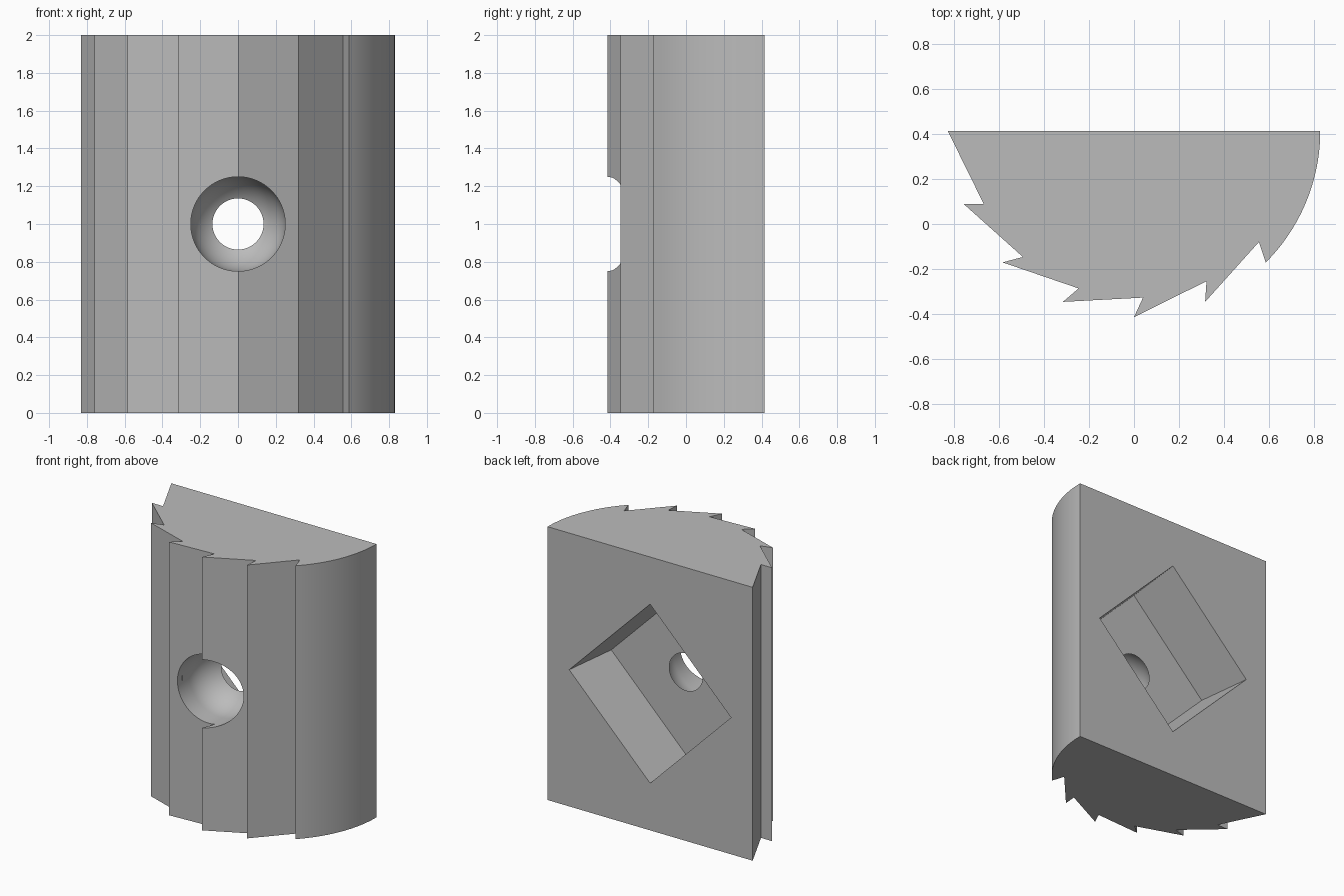
import bpy, bmesh, math
from mathutils import Matrix

cube = bpy.data.objects.get("Cube")
if cube:
    bpy.data.objects.remove(cube, do_unlink=True)

BACK = 0.415      # y of the flat back
RADIUS = 0.83     # radius of the smooth quarter

grey = bpy.data.materials.new("plain grey")
grey.use_nodes = True
colour = (0.5, 0.5, 0.5, 1)
grey.diffuse_color = colour
grey.node_tree.nodes["Principled BSDF"].inputs["Base Color"].default_value = colour


def make_object(name, bm):
    bmesh.ops.recalc_face_normals(bm, faces=bm.faces)
    mesh = bpy.data.meshes.new(name)
    bm.to_mesh(mesh)
    bm.free()
    mesh.materials.append(grey)
    obj = bpy.data.objects.new(name, mesh)
    bpy.context.collection.objects.link(obj)
    return obj


def lathe_cutter(name, rings, sides, start=0.0):
    """Closed solid round the y axis at mid height, from (y, radius) rings."""
    bm = bmesh.new()
    loops = []
    for y, r in rings:
        angles = [start + math.tau * i / sides for i in range(sides)]
        loops.append([bm.verts.new((r * math.cos(a), y, 1 + r * math.sin(a))) for a in angles])
    for low, high in zip(loops, loops[1:]):
        for i in range(sides):
            j = (i + 1) % sides
            bm.faces.new((low[i], low[j], high[j], high[i]))
    bm.faces.new(loops[0])
    bm.faces.new(loops[-1])
    cutter = make_object(name, bm)
    cutter.hide_render = True
    cutter.hide_set(True)
    return cutter


# Ratchet-toothed half round, extruded upward
profile = [(-0.83, BACK), (-0.67, 0.09), (-0.76, 0.09), (-0.495, -0.147),
           (-0.586, -0.171), (-0.247, -0.287), (-0.317, -0.347), (0.04, -0.328),
           (0, -0.415), (0.323, -0.255), (0.317, -0.347), (0.557, -0.08)]
steps = 24
for i in range(steps + 1):
    a = -math.pi / 4 * (1 - i / steps)
    profile.append((RADIUS * math.cos(a), BACK + RADIUS * math.sin(a)))
bm = bmesh.new()
base = bm.faces.new([bm.verts.new((x, y, 0)) for x, y in profile])
top = bmesh.ops.extrude_face_region(bm, geom=[base])["geom"]
bmesh.ops.translate(bm, vec=(0, 0, 2), verts=[v for v in top if isinstance(v, bmesh.types.BMVert)])
body = make_object("toothed_body", bm)

# Tapered diamond pocket in the back
slope = 0.05 / BACK
pocket = lathe_cutter("pocket_cutter", [(0, 0.605), (BACK + 0.1, 0.655 + slope * 0.1)], 4)

# Round-ended bore from the front, opening into the pocket floor
centre, bore = -0.21, 0.25
rings = [(-0.6, bore)]
for i in range(17):
    a = math.radians(75) * i / 16
    rings.append((centre + bore * math.sin(a), bore * math.cos(a)))
hole = lathe_cutter("bore_cutter", rings, 64)

for cutter in (pocket, hole):
    mod = body.modifiers.new(cutter.name, "BOOLEAN")
    mod.operation = "DIFFERENCE"
    mod.solver = "EXACT"
    mod.object = cutter

# Apply the cuts, then smooth the curved faces only
bpy.context.view_layer.update()
cut_mesh = bpy.data.meshes.new_from_object(body.evaluated_get(bpy.context.evaluated_depsgraph_get()))
body.modifiers.clear()
body.data = cut_mesh
for cutter in (pocket, hole):
    bpy.data.objects.remove(cutter, do_unlink=True)
bpy.ops.object.select_all(action="DESELECT")
body.select_set(True)
bpy.context.view_layer.objects.active = body
bpy.ops.object.shade_smooth_by_angle(angle=math.radians(20))
